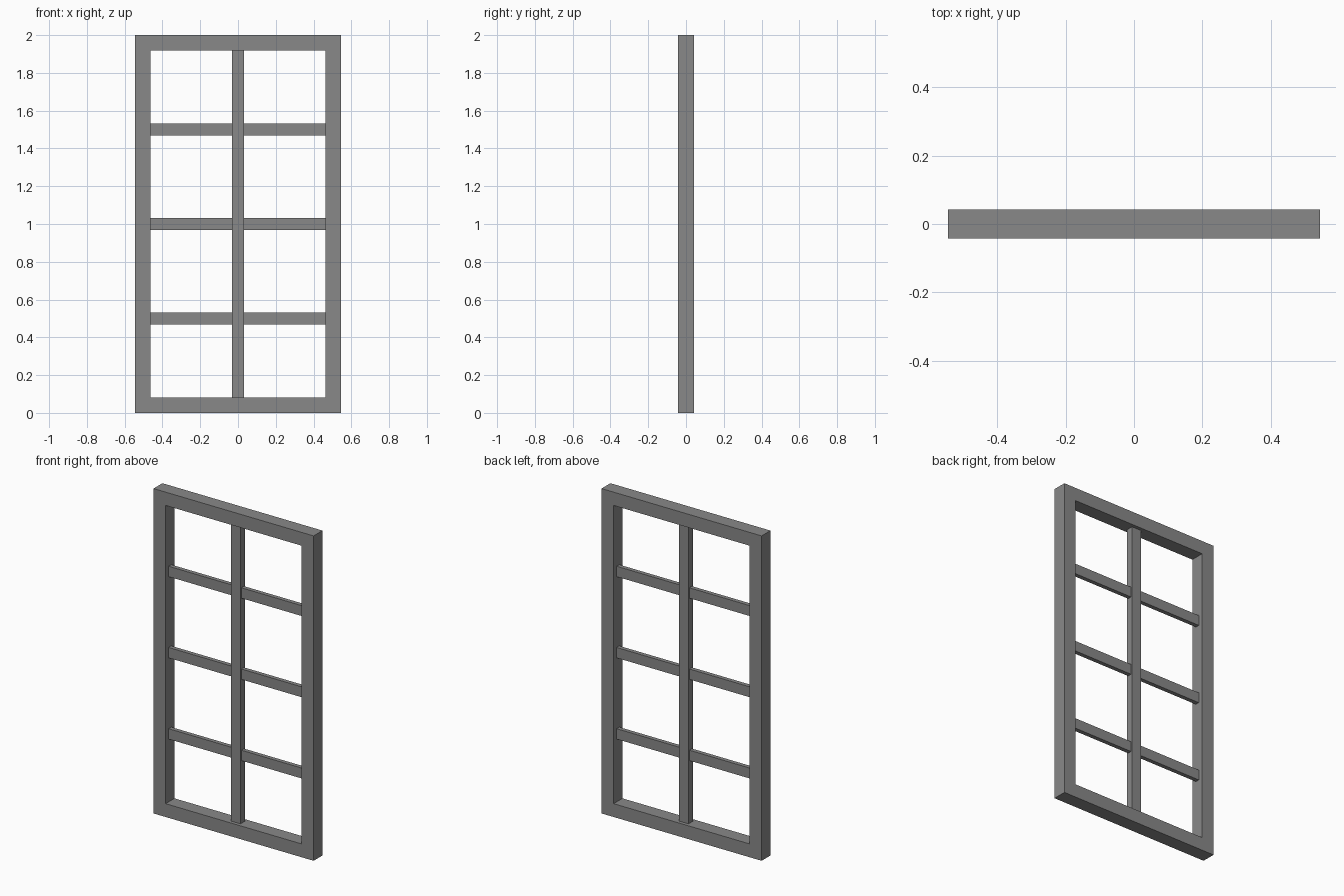
import bpy
import bmesh

cube = bpy.data.objects.get("Cube")
if cube:
    bpy.data.objects.remove(cube, do_unlink=True)

WIDTH, DEPTH, HEIGHT = 1.09, 0.086, 2.0
BORDER = 0.082          # face width of the outer frame
BAR = 0.064             # face width of the glazing bars
INNER_W = WIDTH - 2 * BORDER
INNER_H = HEIGHT - 2 * BORDER

grey = bpy.data.materials.new("grey_paint")
grey.use_nodes = True
colour = (0.25, 0.25, 0.25, 1)
grey.diffuse_color = colour
grey.node_tree.nodes["Principled BSDF"].inputs["Base Color"].default_value = colour


def add_object(name, bm):
    bmesh.ops.recalc_face_normals(bm, faces=bm.faces)
    mesh = bpy.data.meshes.new(name)
    bm.to_mesh(mesh)
    bm.free()
    mesh.materials.append(grey)
    obj = bpy.data.objects.new(name, mesh)
    bpy.context.collection.objects.link(obj)
    return obj


def add_bar(name, size, z):
    bm = bmesh.new()
    bmesh.ops.create_cube(bm, size=1)
    bmesh.ops.scale(bm, vec=size, verts=bm.verts)
    add_object(name, bm).location.z = z


def rectangle(bm, w, h, y):
    corners = ((-1, -1), (1, -1), (1, 1), (-1, 1))
    return [bm.verts.new((sx * w / 2, y, HEIGHT / 2 + sz * h / 2)) for sx, sz in corners]


# Outer frame: a rectangular ring swept through four edge loops
bm = bmesh.new()
loops = [
    rectangle(bm, WIDTH, HEIGHT, -DEPTH / 2),
    rectangle(bm, WIDTH, HEIGHT, DEPTH / 2),
    rectangle(bm, INNER_W, INNER_H, DEPTH / 2),
    rectangle(bm, INNER_W, INNER_H, -DEPTH / 2),
]
for a, b in zip(loops, loops[1:] + loops[:1]):
    for i in range(4):
        j = (i + 1) % 4
        bm.faces.new((a[i], a[j], b[j], b[i]))
add_object("outer_frame", bm)

# Upright centre bar
add_bar("centre_bar", (BAR, DEPTH / 2, INNER_H), HEIGHT / 2)

# Thinner cross bars at the quarter heights
for i, name in enumerate(("lower", "middle", "upper"), start=1):
    add_bar(name + "_cross_bar", (INNER_W, DEPTH * 0.3, BAR), HEIGHT * i / 4)
